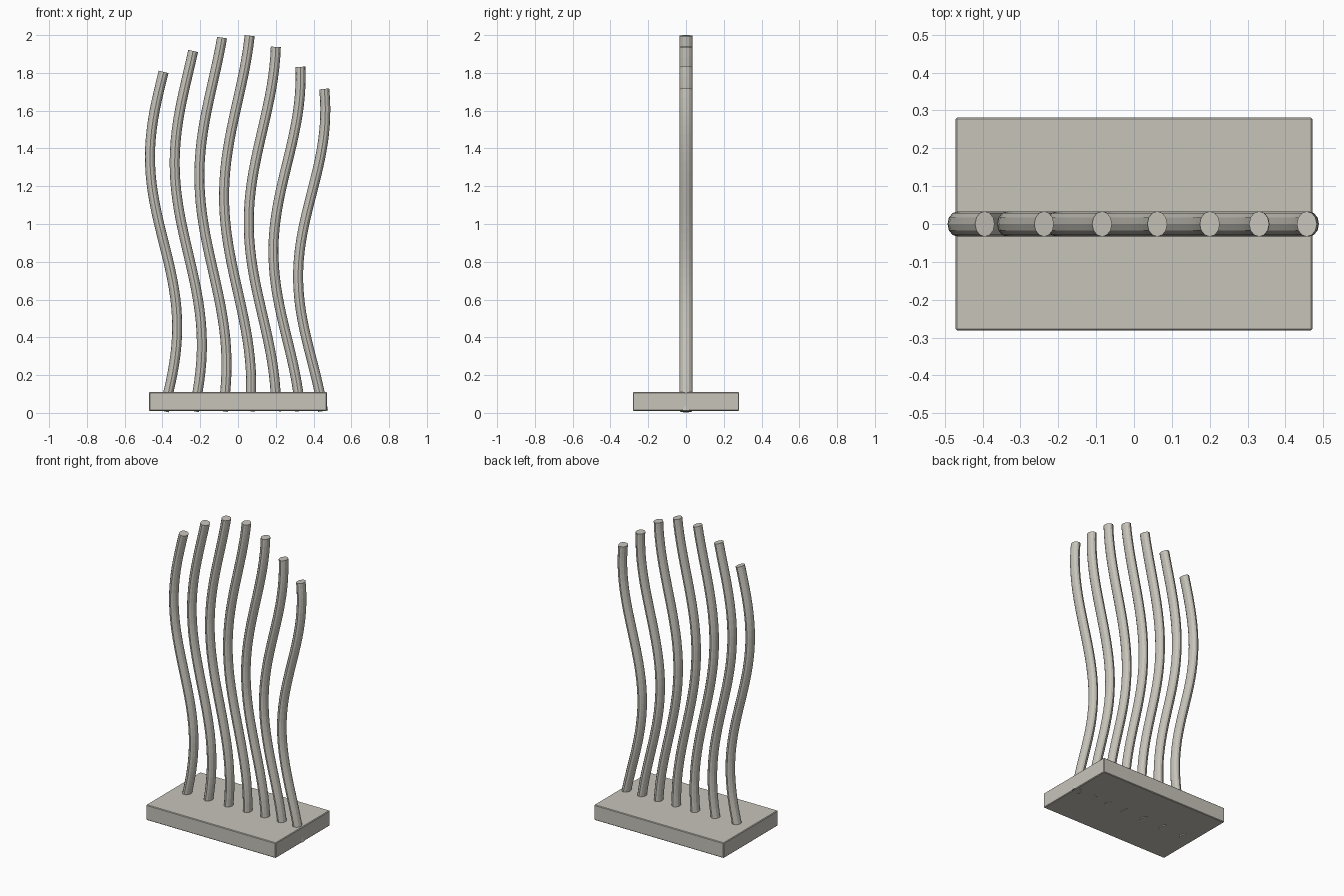
import bpy, bmesh, math
from mathutils import Vector

cube = bpy.data.objects.get("Cube")
if cube:
    bpy.data.objects.remove(cube, do_unlink=True)

stone = bpy.data.materials.new("warm_grey")
stone.use_nodes = True
colour = (0.57, 0.55, 0.49, 1)
stone.diffuse_color = colour
stone.node_tree.nodes["Principled BSDF"].inputs["Base Color"].default_value = colour


def make_object(name, bm):
    bmesh.ops.recalc_face_normals(bm, faces=bm.faces)
    mesh = bpy.data.meshes.new(name)
    bm.to_mesh(mesh)
    bm.free()
    mesh.materials.append(stone)
    obj = bpy.data.objects.new(name, mesh)
    bpy.context.collection.objects.link(obj)
    return obj


# Base plate with a fine edge bevel
bm = bmesh.new()
bmesh.ops.create_cube(bm, size=1)
for v in bm.verts:
    v.co = Vector((v.co.x * 0.942, v.co.y * 0.562, v.co.z * 0.1 + 0.06))
bmesh.ops.bevel(bm, geom=bm.edges[:], offset=0.004, segments=1, affect='EDGES')
make_object("base_plate", bm)

# Wavy rods: an oval section swept along a wave
SIDES, RINGS = 12, 36
RX, RY, AMP = 0.0265, 0.0335, 0.072
Z_PLATE, Z_END = 0.115, 0.009


def wavy_rod(name, centre, top, low_phase, high_phase):
    rate = math.radians(low_phase + high_phase) / (top - Z_PLATE)
    bm = bmesh.new()
    rings = []
    for i in range(RINGS + 1):
        z = Z_END + (top - Z_END) * i / RINGS
        phase = (z - Z_PLATE) * rate - math.radians(low_phase)
        x = centre - AMP * math.cos(phase)
        slope = AMP * rate * math.sin(phase)
        across = Vector((1, 0, -slope)).normalized()
        ring = []
        for s in range(SIDES):
            a = math.tau * s / SIDES
            offset = across * RX * math.cos(a) + Vector((0, RY * math.sin(a), 0))
            ring.append(bm.verts.new(Vector((x, 0, z)) + offset))
        rings.append(ring)
    for a, b in zip(rings, rings[1:]):
        for s in range(SIDES):
            t = (s + 1) % SIDES
            bm.faces.new((a[s], a[t], b[t], b[s]))
    bm.faces.new(rings[0])
    bm.faces.new(rings[-1])
    make_object(name, bm)


# Height, wave phase at the plate and wave phase at the tip of each rod
rods = [(1.805, 248, 90), (1.916, 226, 111), (1.987, 205, 132), (1.997, 185, 152),
        (1.938, 165, 172), (1.832, 144, 190), (1.715, 124, 203)]
for i, (top, low, high) in enumerate(rods):
    wavy_rod(f"wavy_rod_{i + 1}", -0.394 + 0.1307 * i, top, low, high)
